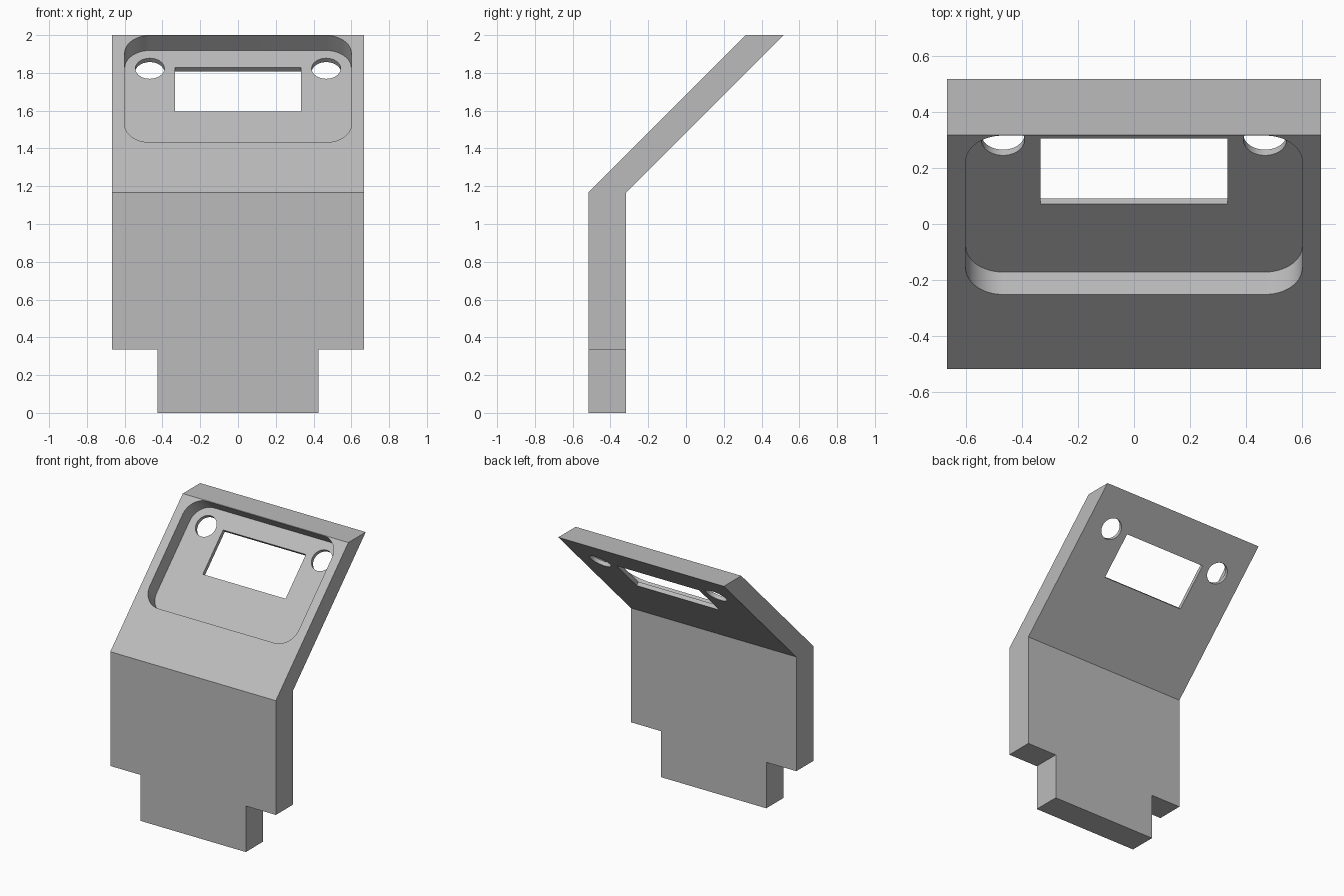
import bpy, bmesh, math
from mathutils import Matrix, Vector

if "Cube" in bpy.data.objects:
    bpy.data.objects.remove(bpy.data.objects["Cube"])

grey = bpy.data.materials.new("plain grey")
grey.use_nodes = True
colour = (0.5, 0.5, 0.5, 1)
grey.diffuse_color = colour
grey.node_tree.nodes["Principled BSDF"].inputs["Base Color"].default_value = colour

HALF_W, BACK, THICK, BEND, TOP = 0.667, 0.517, 0.2, 1.167, 2.0
# Frame of the sloped face: x across, y up the slope, z outward
SLOPE = Matrix.Translation((0, -BACK, BEND)) @ Matrix.Rotation(math.radians(45), 4, "X")
LENGTH = (TOP - BEND) * math.sqrt(2)


def prism(name, points, offset, matrix=Matrix()):
    """Extrude a closed outline of 3D points along an offset."""
    bm = bmesh.new()
    face = bm.faces.new([bm.verts.new(p) for p in points])
    out = bmesh.ops.extrude_face_region(bm, geom=[face])["geom"]
    moved = [v for v in out if isinstance(v, bmesh.types.BMVert)]
    bmesh.ops.translate(bm, verts=moved, vec=Vector(offset))
    bmesh.ops.recalc_face_normals(bm, faces=bm.faces)
    bm.transform(matrix)
    mesh = bpy.data.meshes.new(name)
    bm.to_mesh(mesh)
    bm.free()
    mesh.materials.append(grey)
    obj = bpy.data.objects.new(name, mesh)
    bpy.context.collection.objects.link(obj)
    return obj


def rounded(cx, cy, w, h, r, z, steps=16):
    """Outline of a rectangle with rounded corners (r = 0 keeps them sharp)."""
    points = []
    for q, (sx, sy) in enumerate([(1, 1), (-1, 1), (-1, -1), (1, -1)]):
        for i in range(steps + 1 if r else 1):
            a = (q + i / steps) * math.pi / 2
            points.append((cx + sx * (w / 2 - r) + r * math.cos(a),
                           cy + sy * (h / 2 - r) + r * math.sin(a), z))
    return points


def circle(cx, cy, r, z, n=48):
    return [(cx + r * math.cos(i * math.tau / n), cy + r * math.sin(i * math.tau / n), z)
            for i in range(n)]


# Bent plate, from its side profile
profile = [(-BACK, 0), (THICK - BACK, 0), (THICK - BACK, BEND),
           (BACK, TOP), (BACK - THICK, TOP), (-BACK, BEND)]
plate = prism("bent_plate", [(-HALF_W, y, z) for y, z in profile], (2 * HALF_W, 0, 0))

# Shallow rounded pocket, window and two round holes in the sloped part
cutters = [
    prism("pocket_cutter", rounded(0, LENGTH - 0.402, 1.2, 0.8, 0.133, -0.113),
          (0, 0, 0.3), SLOPE),
    prism("window_cutter", rounded(0, 0.884, 0.667, 0.33, 0, -0.4), (0, 0, 0.5), SLOPE),
]
for side in (-1, 1):
    cutters.append(prism("hole_cutter", circle(side * 0.467, 1.041, 0.077, -0.4),
                         (0, 0, 0.5), SLOPE))
    # Notch beside the bottom tab
    cutters.append(prism("notch_cutter", rounded(side * 0.625, -0.4, 0.4, 0.6, 0, -0.2),
                         (0, 0, 0.535)))

bpy.context.view_layer.objects.active = plate
for cutter in cutters:
    cutter.hide_render = True
    mod = plate.modifiers.new(cutter.name, "BOOLEAN")
    mod.operation = "DIFFERENCE"
    mod.solver = "EXACT"
    mod.object = cutter
    bpy.ops.object.modifier_apply(modifier=mod.name)
    bpy.data.objects.remove(cutter)

bpy.ops.object.select_all(action="DESELECT")
plate.select_set(True)
bpy.ops.object.shade_smooth_by_angle(angle=math.radians(30))
